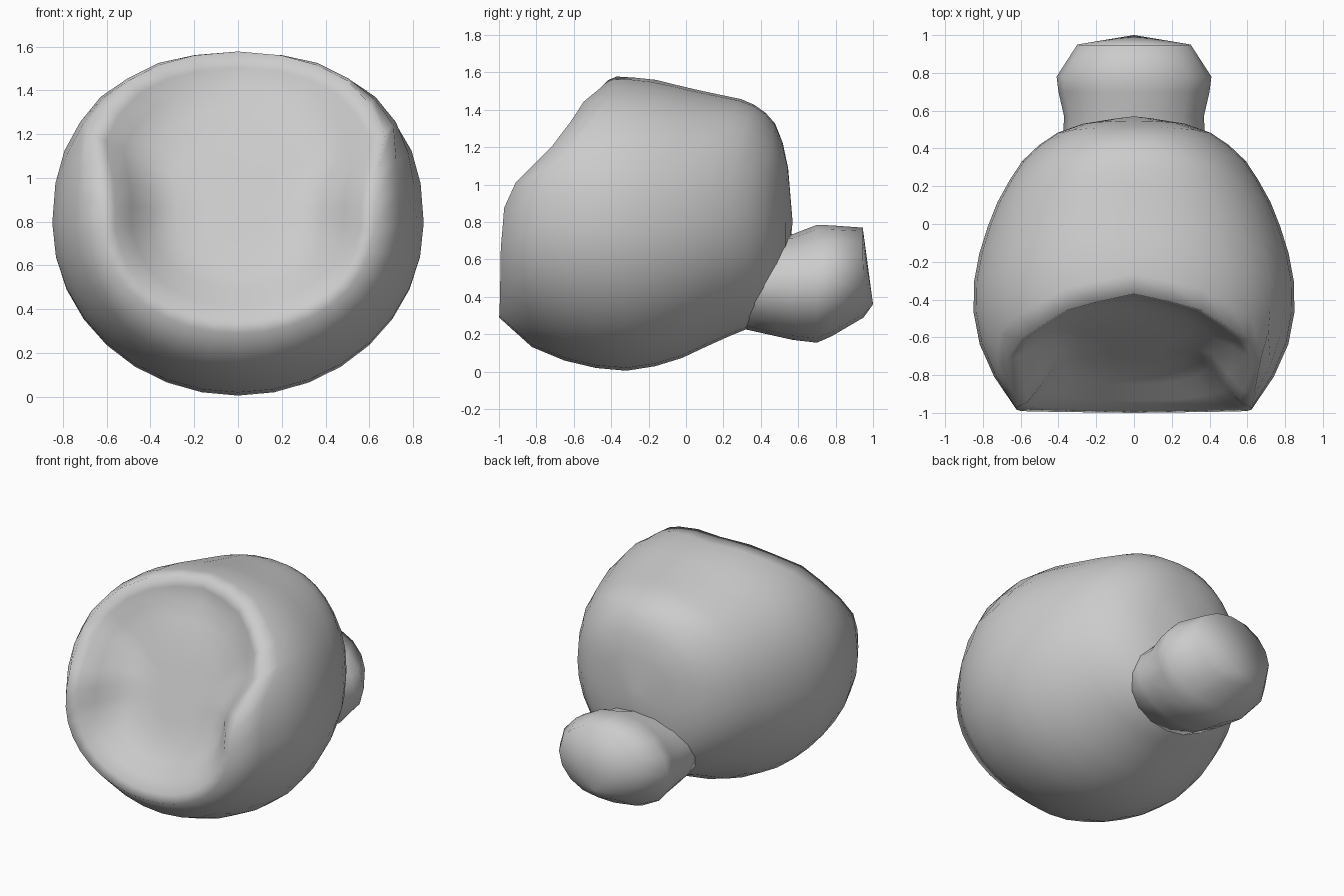
import bpy, bmesh, math

if "Cube" in bpy.data.objects:
    bpy.data.objects.remove(bpy.data.objects["Cube"])

# Cross-section tables: y, half width, bottom z, top z
BODY = [(-1.0, .60, .29, 1.22), (-.96, .65, .24, 1.28), (-.88, .70, .16, 1.38), (-.72, .79, .08, 1.49),
        (-.55, .845, .03, 1.56), (-.35, .855, 0, 1.58), (-.16, .82, .03, 1.56), (0, .77, .08, 1.52),
        (.16, .705, .16, 1.485), (.33, .595, .23, 1.45), (.42, .50, .29, 1.39), (.5, .38, .37, 1.30),
        (.545, .22, .55, 1.10), (.57, 0, .8, .8)]
TAIL = [(.30, .34, .23, .70), (.48, .375, .19, .735), (.57, .37, .17, .735), (.70, .40, .155, .785),
        (.78, .41, .19, .782), (.93, .30, .29, .77)]
# Front rim: degrees from the top, y of the rim
RIM = [(0, -.37), (23, -.46), (38, -.58), (51, -.65), (58, -.74), (66, -.90), (76, -.97), (100, -.99), (180, -1.0)]


def interp(table, v):
    for a, b in zip(table, table[1:]):
        if v <= b[0]:
            t = max(0, (v - a[0]) / (b[0] - a[0]))
            return [p + (q - p) * t for p, q in zip(a, b)][1:]
    return list(table[-1][1:])


def section_point(table, y, ang, power=2.0):
    """Point on the cross-section at y, ang measured from straight up."""
    w, lo, hi = interp(table, y)
    s, c = math.sin(ang), math.cos(ang)
    e = 2 / power if c > 0 else 1
    x = w * math.copysign(abs(s) ** e, s)
    z = (lo + hi) / 2 + (hi - lo) / 2 * math.copysign(abs(c) ** e, c)
    return (x, y, z)


def loft(name, rings, start, end):
    """Skin closed rings, closing both ends with a fan to a point."""
    bm = bmesh.new()
    vs = [[bm.verts.new(p) for p in r] for r in rings]
    n = len(rings[0])
    for a, b in zip(vs, vs[1:]):
        for i in range(n):
            j = (i + 1) % n
            bm.faces.new((a[i], a[j], b[j], b[i]))
    for ring, tip in ((vs[0], start), (vs[-1], end)):
        v = bm.verts.new(tip)
        for i in range(n):
            bm.faces.new((ring[i], ring[(i + 1) % n], v))
    bmesh.ops.recalc_face_normals(bm, faces=bm.faces)
    for f in bm.faces:
        f.smooth = True
    me = bpy.data.meshes.new(name)
    bm.to_mesh(me)
    bm.free()
    ob = bpy.data.objects.new(name, me)
    bpy.context.collection.objects.link(ob)
    return ob


# Rounded body: shell from the back pole to the slanted rim
N, BACK = 32, .57
angles = [2 * math.pi * i / N for i in range(N)]
rim_y = [interp(RIM, math.degrees(min(a, 2 * math.pi - a)))[0] for a in angles]
rings = []
for k in range(1, 15):
    t = 1 - math.cos(k / 14 * math.pi / 2)
    rings.append([section_point(BODY, BACK + (ry - BACK) * t, a, 2.25) for a, ry in zip(angles, rim_y)])

# Hollowed sloping front, dished in from the rim
rim, cz = rings[-1], .85
for t in (.1, .22, .36, .55, .78):
    s = min(1, t / .5)
    s = s * s * (3 - 2 * s)
    ring = []
    for x, y, z in rim:
        nz = z + (cz - z) * t
        slope = -.67 + (nz - cz) * .4
        ring.append((x * (1 - t), y + (slope - y) * s, nz))
    rings.append(ring)
loft("body", rings, (0, BACK, .8), (0, -.67, cz))

# Stubby knob at the back
M = 16
knob = [[section_point(TAIL, r[0], 2 * math.pi * i / M) for i in range(M)] for r in TAIL]
knob[-1] = [(x, y + (.015 if z > .6 else .02), z) for x, y, z in knob[-1]]
loft("back_knob", knob, (0, .28, .47), (0, 1.0, .36))
